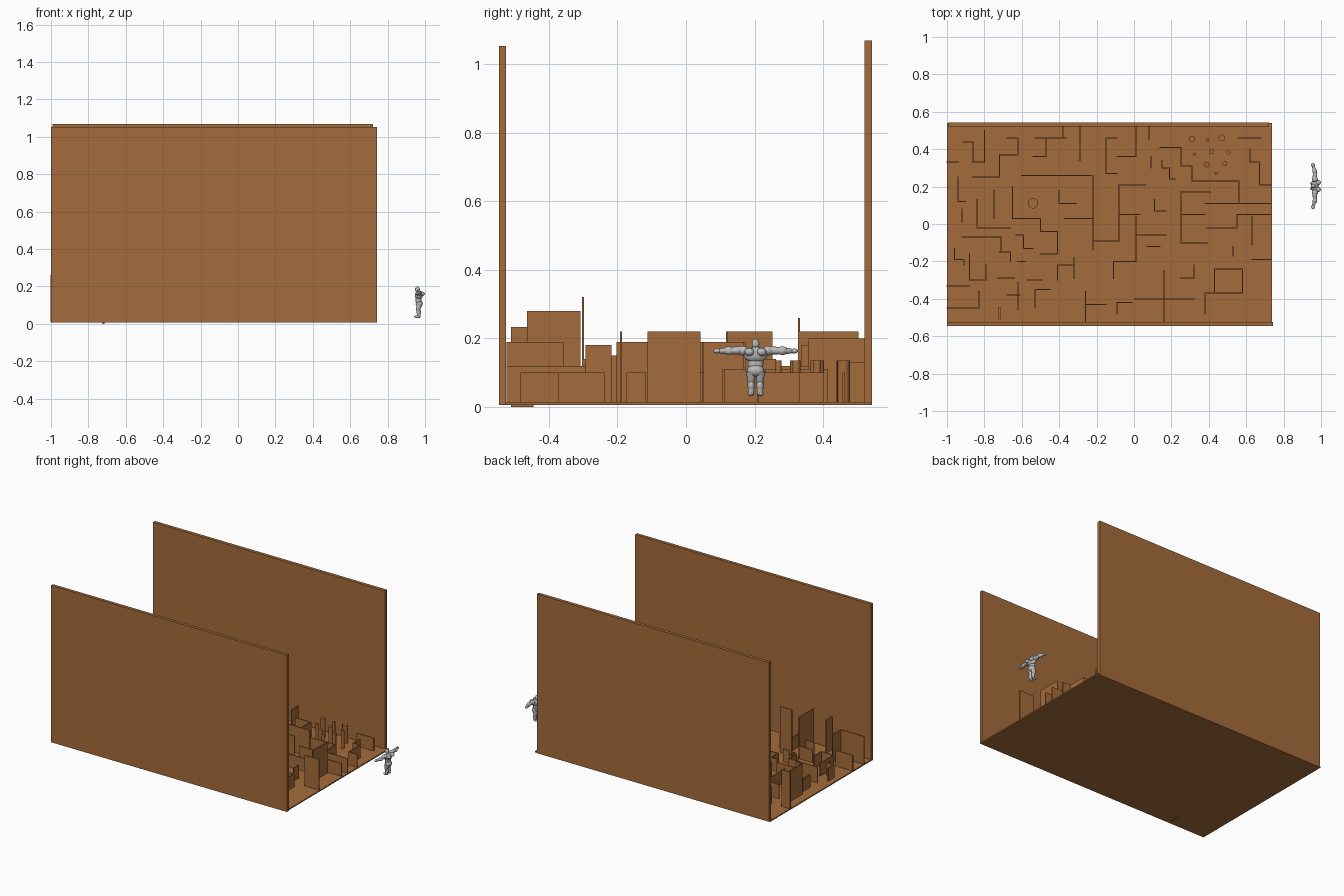
import bpy, bmesh, math
from mathutils import Vector, Matrix


def material(name, rgb):
    m = bpy.data.materials.new(name)
    m.diffuse_color = (*rgb, 1)
    return m


BROWN = material("cardboard brown", (0.376, 0.150, 0.045))
GREY = material("figure grey", (0.50, 0.50, 0.51))


def finish(bm, name, mat):
    me = bpy.data.meshes.new(name)
    bm.to_mesh(me)
    bm.free()
    me.materials.append(mat)
    ob = bpy.data.objects.new(name, me)
    bpy.context.collection.objects.link(ob)
    return ob


def add_box(bm, x0, x1, y0, y1, z0, z1):
    m = Matrix.Translation(((x0 + x1) / 2, (y0 + y1) / 2, (z0 + z1) / 2))
    m = m @ Matrix.Diagonal((x1 - x0, y1 - y0, z1 - z0, 1))
    bmesh.ops.create_cube(bm, size=1, matrix=m)


def box(name, *dims):
    bm = bmesh.new()
    add_box(bm, *dims)
    return finish(bm, name, BROWN)


# Floor and the two tall outer walls
box("floor", -1.0, 0.738, -0.54, 0.54, 0.006, 0.014)
box("front_wall", -1.0, 0.743, -0.546, -0.525, 0.006, 1.053)
box("back_wall", -0.993, 0.722, 0.521, 0.543, 0.006, 1.069)

# Maze partitions, in hundredths: (height, start x, start y, first axis,
# then coordinates that alternate between the two axes)
back_left = [
    (26, -100, 33, 'x', -94), (12, -91, 44, 'x', -86, 33, -80),
    (22, -80, 50, 'y', 33), (11, -86, 25, 'x', -72, 37, -62, 46, -68),
    (12, -54, 36, 'x', -47, 46, -36), (12, -53, 46, 'x', -47),
    (12, -38, 52, 'y', 46), (18, -29, 52, 'y', 34), (13, -60, 26, 'x', -23),
    (22, -94, 25, 'y', 12, -90), (10, -92, 8, 'y', 1),
    (10, -84, 13, 'y', -2, -66), (10, -75, 18, 'y', 3),
    (12, -65, 20, 'y', 3, -50, -4, -41, -16, -50),
    (10, -40, 18, 'y', 11, -31), (12, -37, 3, 'x', -22),
    (14, -22, 26, 'y', -14), (14, -22, -9, 'x', -8, 21, 6),
]
back_right = [
    (12, -9, 46, 'x', -15, 27, -9), (20, -9, 36, 'x', 1, 52),
    (13, 8, 52, 'y', 45), (11, 14, 41, 'x', 25, 31, 31, 23, 56, 11, 73),
    (9, 9, 36, 'y', 30), (9, 15, 34, 'y', 30, 19, 24, 22),
    (10, 56, 46, 'x', 68), (10, 62, 40, 'y', 33, 67, 21, 73),
    (19, 41, 17, 'x', 25, -10, 39), (19, 25, 5, 'x', 38),
    (10, 38, 11, 'x', 56), (10, 39, -2, 'x', 55, 5, 73),
    (10, 11, 13, 'y', 7, 17), (8, -8, 5, 'x', 3),
]
front_left = [
    (12, -92, -7, 'x', -71, -15), (10, -96, -13, 'y', -19, -91, -22),
    (10, -88, -16, 'y', -30, -79, -22), (12, -100, -33, 'x', -88),
    (20, -100, -45, 'x', -83, -36), (10, -72, -15, 'x', -66, -20),
    (10, -63, -6, 'x', -59, -13, -54), (10, -62, -20, 'x', -58),
    (10, -73, -29, 'x', -64), (10, -68, -38, 'x', -61),
    (32, -57, -30, 'x', -49), (28, -62, -31, 'y', -46),
    (10, -53, -45, 'y', -35, -45), (14, -41, -22, 'x', -33),
    (14, -41, -22, 'y', -30), (12, -32, -18, 'y', -29),
    (19, -26, -36, 'y', -52), (12, -26, -43, 'x', -15),
]
front_right = [
    (15, -11, -29, 'y', -20, 1, -6, 17), (19, 1, 4, 'y', -20),
    (8, 7, -12, 'x', 14), (10, -9, -48, 'y', -42, -1),
    (10, 0, -40, 'x', 32), (12, 16, -25, 'y', -52),
    (18, 25, -29, 'x', 32, -22), (10, 38, -37, 'x', 58, -24, 43, -36),
    (10, 38, -37, 'y', -48), (10, 53, -12, 'y', -17),
    (22, 63, 4, 'y', -11), (22, 63, -19, 'x', 73),
]
T = 0.003  # half the partition thickness


def maze(name, walls):
    bm = bmesh.new()
    for h, x, y, axis, *stops in walls:
        p = [x / 100, y / 100]
        k = 0 if axis == 'x' else 1
        for s in stops:
            q = list(p)
            q[k] = s / 100
            add_box(bm, min(p[0], q[0]) - T, max(p[0], q[0]) + T,
                    min(p[1], q[1]) - T, max(p[1], q[1]) + T, 0.010, h / 100)
            p, k = q, 1 - k
    finish(bm, name, BROWN)


maze("maze_back_left", back_left)
maze("maze_back_right", back_right)
maze("maze_front_left", front_left)
maze("maze_front_right", front_right)
box("upright_post", -0.725, -0.714, -0.51, -0.445, 0.0, 0.233)


# Round pillars and the drum
def pillar(name, x, y, r, h):
    bm = bmesh.new()
    bmesh.ops.create_cone(bm, cap_ends=True, segments=24, radius1=r, radius2=r,
                          depth=h - 0.01,
                          matrix=Matrix.Translation((x, y, 0.005 + h / 2)))
    ob = finish(bm, name, BROWN)
    ob.data.shade_smooth()
    ob.data.set_sharp_from_angle(angle=math.radians(40))


pillar("drum", -0.54, 0.11, 0.027, 0.14)
for i, (x, y, r) in enumerate([
        (0.31, 0.455, 0.016), (0.393, 0.45, 0.009), (0.47, 0.46, 0.018),
        (0.323, 0.372, 0.009), (0.415, 0.388, 0.014), (0.505, 0.383, 0.011),
        (0.388, 0.318, 0.015), (0.486, 0.322, 0.012), (0.44, 0.27, 0.009)]):
    pillar(f"pillar_{i + 1}", x, y, r, 0.135)

# Standing figure with arms spread, facing the maze (-x)
CX, CY = 0.965, 0.203
fig = bmesh.new()


def blob(dx, dy, z, sx, sy, sz):
    m = Matrix.Translation((CX + dx, CY + dy, z)) @ Matrix.Diagonal((sx, sy, sz, 1))
    bmesh.ops.create_uvsphere(fig, u_segments=16, v_segments=10, radius=1, matrix=m)


def limb(a, b, r1, r2):
    a, b = (Vector((CX + p[0], CY + p[1], p[2])) for p in (a, b))
    d = b - a
    m = Matrix.Translation((a + b) / 2) @ d.to_track_quat('Z', 'Y').to_matrix().to_4x4()
    bmesh.ops.create_cone(fig, cap_ends=True, segments=12, radius1=r1, radius2=r2,
                          depth=d.length, matrix=m)


blob(-0.006, 0, 0.183, 0.013, 0.011, 0.016)                 # head
limb((0, 0, 0.155), (-0.004, 0, 0.178), 0.014, 0.009)       # neck
blob(0.002, 0, 0.152, 0.021, 0.035, 0.023)                  # chest
blob(0, 0, 0.127, 0.016, 0.023, 0.028)                      # waist
blob(0.004, 0, 0.106, 0.019, 0.025, 0.018)                  # hips
for s in (-1, 1):
    blob(0.002, s * 0.036, 0.164, 0.016, 0.016, 0.014)      # shoulder
    limb((0.002, s * 0.036, 0.165), (0.002, s * 0.074, 0.164), 0.013, 0.010)
    blob(0.002, s * 0.078, 0.164, 0.012, 0.015, 0.013)      # forearm bulk
    limb((0.002, s * 0.078, 0.164), (-0.006, s * 0.104, 0.163), 0.011, 0.007)
    blob(-0.008, s * 0.112, 0.163, 0.010, 0.012, 0.007)     # hand
    limb((0.004, s * 0.013, 0.104), (-0.003, s * 0.013, 0.070), 0.015, 0.010)
    blob(0.001, s * 0.013, 0.062, 0.012, 0.010, 0.016)      # calf
    limb((0, s * 0.013, 0.070), (0.002, s * 0.013, 0.036), 0.011, 0.008)
    blob(-0.006, s * 0.014, 0.038, 0.018, 0.009, 0.007)     # foot
    blob(0.018, s * 0.018, 0.160, 0.016, 0.014, 0.012)      # shoulder blade
ob = finish(fig, "standing_figure", GREY)
ob.data.shade_smooth()
ob.data.set_sharp_from_angle(angle=math.radians(50))
